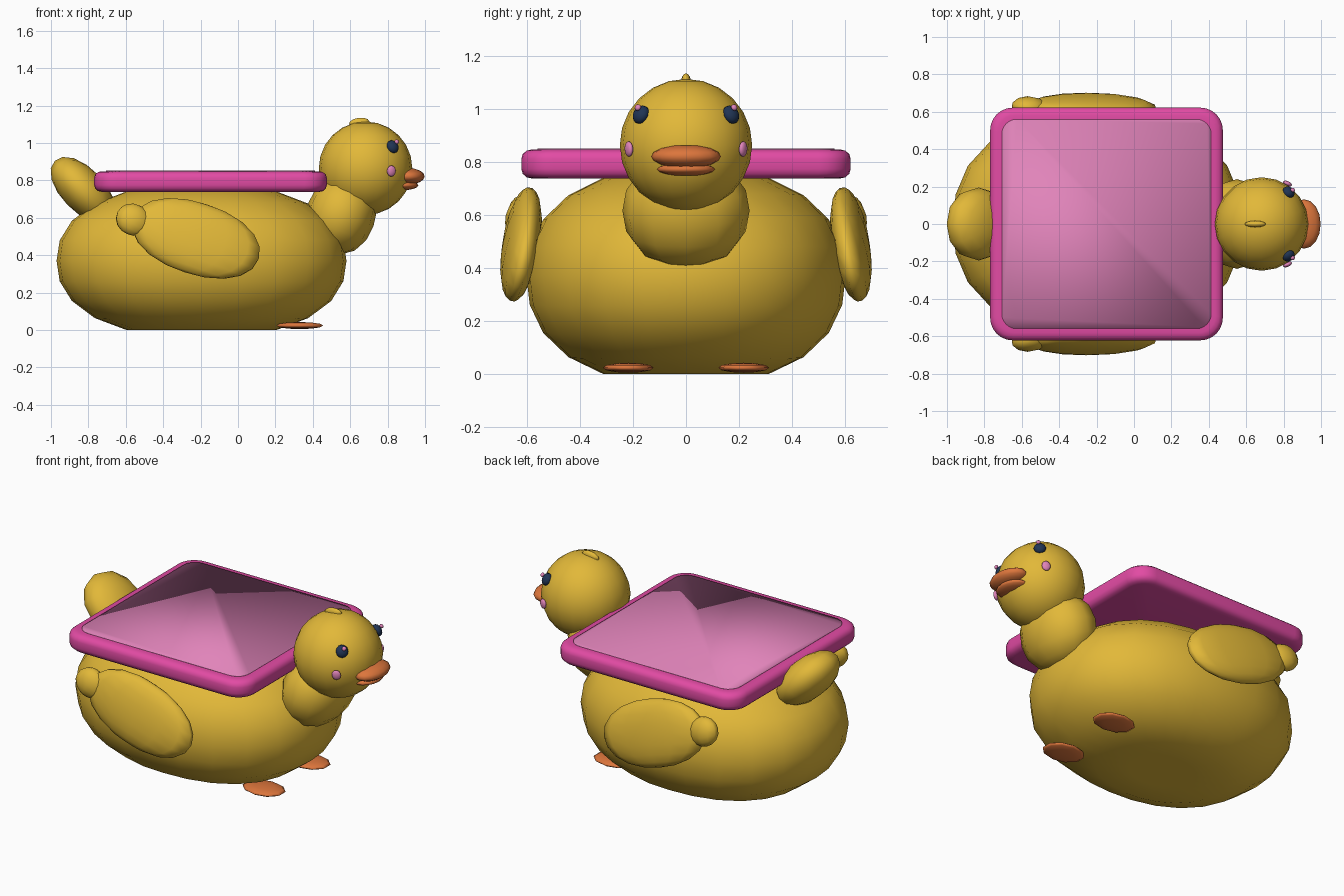
import bpy, bmesh, math
from mathutils import Matrix, Vector, Euler

if "Cube" in bpy.data.objects:
    bpy.data.objects.remove(bpy.data.objects["Cube"])


def material(name, rgb):
    m = bpy.data.materials.new(name)
    m.diffuse_color = (*rgb, 1)
    m.use_nodes = True
    m.node_tree.nodes["Principled BSDF"].inputs["Base Color"].default_value = m.diffuse_color
    return m


YELLOW = material("yellow", (0.76, 0.48, 0.04))
PINK = material("deep pink", (0.76, 0.07, 0.37))
LIGHT = material("light pink", (0.75, 0.23, 0.49))
ORANGE = material("orange", (0.72, 0.18, 0.045))
NAVY = material("navy", (0.015, 0.035, 0.09))


def finish(bm, name, mat):
    bmesh.ops.recalc_face_normals(bm, faces=bm.faces[:])
    for f in bm.faces:
        f.smooth = True
    me = bpy.data.meshes.new(name)
    bm.to_mesh(me)
    bm.free()
    me.materials.append(mat)
    ob = bpy.data.objects.new(name, me)
    bpy.context.collection.objects.link(ob)
    return ob


def blob(name, mat, loc, radii, rot=(0, 0, 0), seg=16, rings=10, floor=None, p=2.0):
    """Ellipsoid; p above 2 makes it fuller. rot is XYZ degrees or a quaternion."""
    bm = bmesh.new()
    bmesh.ops.create_uvsphere(bm, u_segments=seg, v_segments=rings, radius=1)
    for v in bm.verts:
        v.co /= sum(abs(c) ** p for c in v.co) ** (1 / p)
    q = Euler([math.radians(a) for a in rot]).to_quaternion() if isinstance(rot, tuple) else rot
    bm.transform(Matrix.LocRotScale(Vector(loc), q, Vector(radii)))
    if floor is not None:
        for v in bm.verts:
            v.co.z = max(v.co.z, floor)
    return finish(bm, name, mat)


# Body with flattened belly, neck, head, crest and tail
blob("body", YELLOW, (-0.195, 0, 0.37), (0.775, 0.603, 0.415), seg=24, rings=12, floor=0, p=2.27)
blob("neck", YELLOW, (0.55, 0, 0.617), (0.185, 0.24, 0.213), (0, 20, 0), 12, 8, p=2.2)
HEAD = Vector((0.682, 0, 0.865))
blob("head", YELLOW, HEAD, (0.25, 0.25, 0.25), seg=20, rings=12)
blob("crest", YELLOW, (0.648, 0, 1.108), (0.058, 0.018, 0.027), (0, -8, 0), 10, 6)
blob("tail", YELLOW, (-0.83, 0, 0.75), (0.215, 0.195, 0.115), (0, 46, 0), 12, 8, p=2.1)

# Beak
blob("upper_beak", ORANGE, (0.91, 0, 0.822), (0.088, 0.132, 0.044), seg=16, rings=8)
blob("lower_beak", ORANGE, (0.882, 0, 0.774), (0.082, 0.109, 0.026), seg=16, rings=8)

# Parts on both sides
for s, side in ((-1, "right"), (1, "left")):
    def on_head(name, mat, offset, radii, facing=None):
        d = Vector((offset[0], s * offset[1], offset[2]))
        n = Vector((facing[0], s * facing[1], facing[2])) if facing else d
        blob(f"{side}_{name}", mat, HEAD + d, radii, n.to_track_quat('Z', 'Y'), 12, 8)

    on_head("eye", NAVY, (0.145, 0.17, 0.115), (0.035, 0.037, 0.026))
    on_head("eye_glint", LIGHT, (0.167, 0.182, 0.142), (0.013, 0.013, 0.01))
    on_head("cheek", LIGHT, (0.138, 0.216, -0.015), (0.026, 0.03, 0.013), (0.1, 0.22, -0.01))

    blob(f"{side}_wing", YELLOW, (-0.225, s * 0.623, 0.49), (0.36, 0.068, 0.195),
         (s * 12, 18, 0), 14, 10, p=2.1)
    blob(f"{side}_wing_tip", YELLOW, (-0.56, s * 0.627, 0.59), (0.098, 0.055, 0.085),
         (s * 12, 25, 0), 10, 8)
    blob(f"{side}_foot", ORANGE, (0.33, s * 0.218, 0.024), (0.132, 0.096, 0.019), seg=10, rings=6)


def rounded_stack(name, mat, profile, half, radius, cx, n=6):
    """Rounded squares stacked along an (inset, z) profile and capped."""
    bm = bmesh.new()
    loops = []
    for inset, z in profile:
        r = radius - inset * 0.7
        c = half - inset - r
        loop = []
        for k, (sx, sy) in enumerate(((1, 1), (-1, 1), (-1, -1), (1, -1))):
            for i in range(n + 1):
                a = math.pi / 2 * (k + i / n)
                loop.append(bm.verts.new((cx + sx * c + r * math.cos(a),
                                          sy * c + r * math.sin(a), z)))
        loops.append(loop)
    for lo, hi in zip(loops, loops[1:]):
        for i in range(len(lo)):
            j = (i + 1) % len(lo)
            bm.faces.new((lo[i], lo[j], hi[j], hi[i]))
    bm.faces.new(loops[0][::-1])
    bm.faces.new(loops[-1])
    return finish(bm, name, mat)


# Tray with rounded rim, and the lighter soft-edged panel set on top
rounded_stack("tray", PINK,
              [(0.045, 0.738), (0.02, 0.743), (0.005, 0.757), (0, 0.775), (0, 0.813),
               (0.005, 0.831), (0.02, 0.844), (0.04, 0.849), (0.07, 0.849)],
              0.622, 0.12, -0.147)
rounded_stack("tray_panel", LIGHT, [(0, 0.846), (0, 0.853)], 0.56, 0.08, -0.147)
